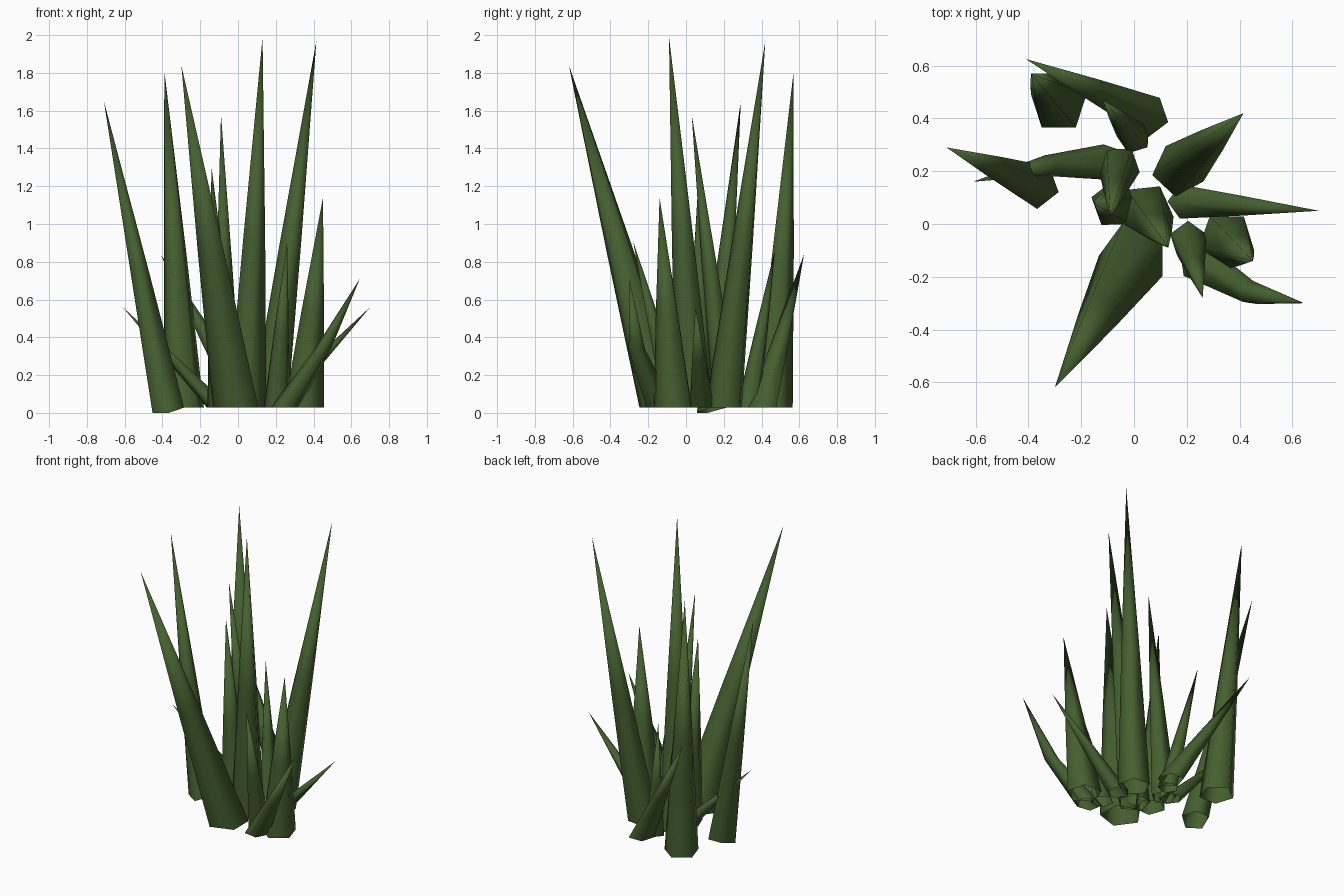
import bpy, bmesh, math
from mathutils import Vector

cube = bpy.data.objects.get("Cube")
if cube:
    bpy.data.objects.remove(cube, do_unlink=True)

# Single leaf colour
green = bpy.data.materials.new("leaf_green")
green.use_nodes = True
colour = (0.06, 0.115, 0.029, 1)
green.diffuse_color = colour
bsdf = green.node_tree.nodes["Principled BSDF"]
bsdf.inputs["Base Color"].default_value = colour
bsdf.inputs["Roughness"].default_value = 0.9

SIDES = 5
BASE_Z = 0.028


def ring(bm, centre, radius, turn):
    """Horizontal ring of vertices."""
    return [bm.verts.new(centre + radius * Vector((math.cos(a), math.sin(a), 0)))
            for a in (math.radians(turn) + math.tau * i / SIDES for i in range(SIDES))]


def blade(name, base, radius, tip, turn, drop=0.0, bulge=(0, 0)):
    """Tapering hollow spike: open base ring, middle ring and a pointed tip."""
    bm = bmesh.new()
    foot = Vector((*base, BASE_Z))
    point = Vector(tip)
    middle = foot.lerp(point, 0.45) + Vector((*bulge, 0))
    low = ring(bm, foot, radius, turn)
    mid = ring(bm, middle, radius * 0.58, turn)
    low[0].co.z -= drop
    low[1].co.z -= drop
    top = bm.verts.new(point)
    for i in range(SIDES):
        j = (i + 1) % SIDES
        bm.faces.new((low[i], low[j], mid[j], mid[i])).smooth = True
        bm.faces.new((mid[i], mid[j], top)).smooth = True
    mesh = bpy.data.meshes.new(name)
    bm.to_mesh(mesh)
    bm.free()
    mesh.materials.append(green)
    obj = bpy.data.objects.new(name, mesh)
    bpy.context.collection.objects.link(obj)


# Tall blades
blade("front_tall_blade", (0.0, -0.12), 0.133, (-0.30, -0.62, 1.84), -36)
blade("centre_tall_blade", (0.045, 0.05), 0.107, (0.13, -0.09, 1.99), 60)
blade("back_left_tall_blade", (0.17, 0.205), 0.103, (0.415, 0.42, 1.97), 47)
blade("right_tall_blade", (-0.37, 0.145), 0.088, (-0.71, 0.29, 1.65), 200, 0.028)
blade("back_right_tall_blade", (-0.285, 0.455), 0.11, (-0.39, 0.57, 1.81), 18)

# Medium blades
blade("inner_blade", (-0.055, 0.22), 0.08, (-0.09, 0.03, 1.58), 55)
blade("inner_right_blade", (-0.07, 0.075), 0.095, (-0.14, 0.07, 1.30), 20)
blade("left_blade", (0.35, -0.06), 0.11, (0.45, -0.14, 1.14), 53)
blade("front_left_blade", (0.205, -0.06), 0.072, (0.26, -0.28, 0.91), 90)
blade("inner_back_blade", (0.0, 0.33), 0.065, (-0.12, 0.47, 0.86), 35)

# Short leaning blades
blade("back_leaning_blade", (0.05, 0.41), 0.083, (-0.41, 0.625, 0.84), -17)
blade("front_leaning_blade", (0.245, -0.14), 0.08, (0.645, -0.30, 0.71), 9,
      bulge=(0.02, -0.05))
blade("left_leaning_blade", (0.195, 0.085), 0.068, (0.70, 0.05, 0.56), 36)
blade("right_leaning_blade", (-0.095, 0.235), 0.07, (-0.61, 0.16, 0.56), 36,
      bulge=(0, 0.02))
